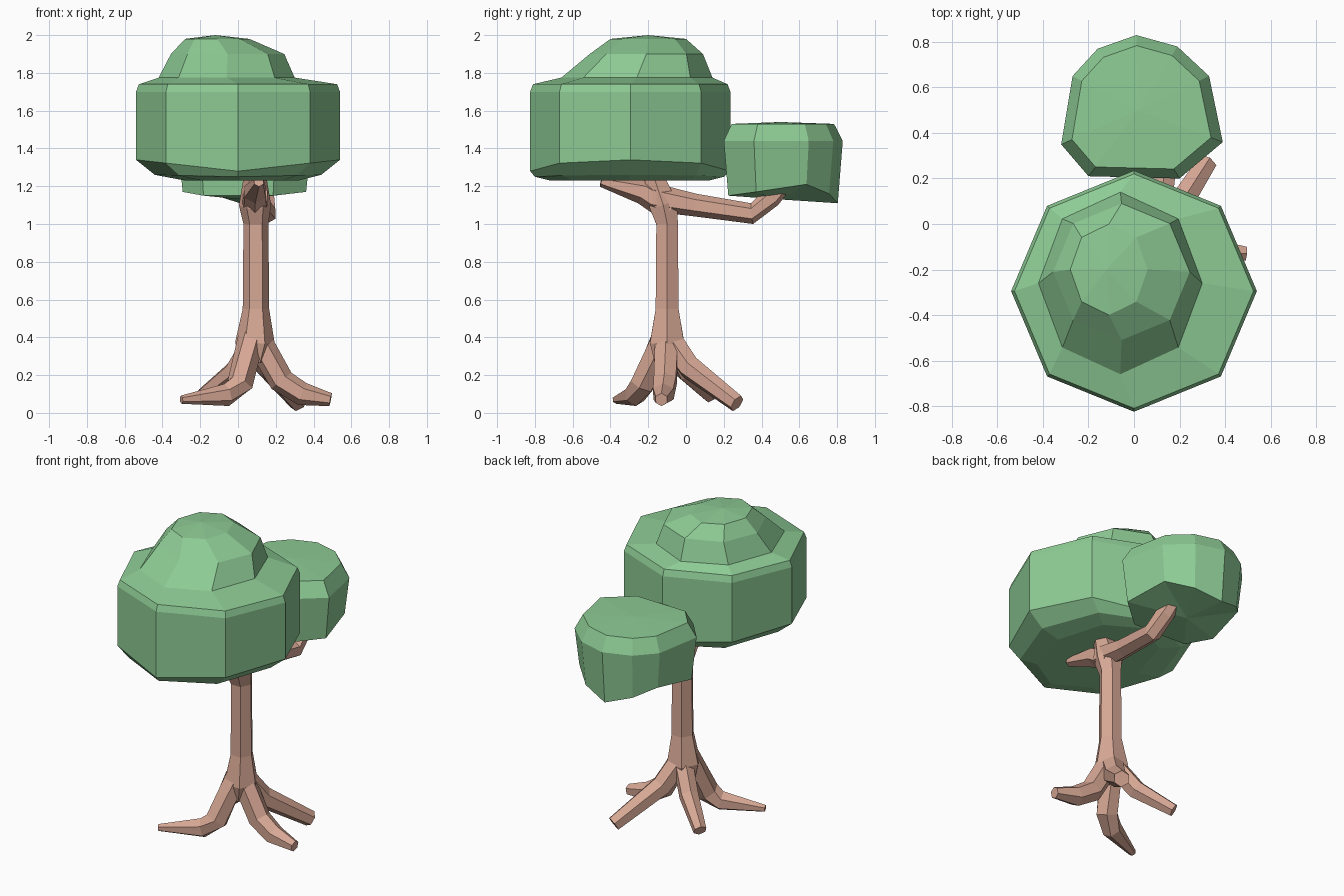
import bpy, bmesh, math
from mathutils import Vector

if "Cube" in bpy.data.objects:
    bpy.data.objects.remove(bpy.data.objects["Cube"])


def material(name, rgb):
    m = bpy.data.materials.new(name)
    m.diffuse_color = (*rgb, 1)
    m.use_nodes = True
    m.node_tree.nodes["Principled BSDF"].inputs["Base Color"].default_value = m.diffuse_color
    return m


leaf = material("leaf_green", (0.27, 0.60, 0.30))
bark = material("bark_brown", (0.68, 0.39, 0.30))


def loft(name, rings, mat, low=None, high=None):
    """Skin a stack of equal-sized rings; ends close to a point or a flat cap."""
    bm = bmesh.new()
    vs = [[bm.verts.new(p) for p in r] for r in rings]
    n = len(vs[0])
    for a, b in zip(vs, vs[1:]):
        for i in range(n):
            j = (i + 1) % n
            bm.faces.new((a[i], a[j], b[j], b[i]))
    for ring, tip in ((vs[0], low), (vs[-1], high)):
        if tip is None:
            bm.faces.new(ring)
        else:
            t = bm.verts.new(tip)
            for i in range(n):
                bm.faces.new((ring[i], ring[(i + 1) % n], t))
    bmesh.ops.recalc_face_normals(bm, faces=bm.faces)
    me = bpy.data.meshes.new(name)
    bm.to_mesh(me)
    bm.free()
    me.materials.append(mat)
    ob = bpy.data.objects.new(name, me)
    bpy.context.collection.objects.link(ob)
    return ob


def limb(name, path, sides=6):
    """Tapered low-poly limb through (x, y, z, radius) points."""
    pts = [Vector(p[:3]) for p in path]
    rings = []
    for k, p in enumerate(pts):
        d = (pts[min(k + 1, len(pts) - 1)] - pts[max(k - 1, 0)]).normalized()
        ref = Vector((0.9, 0.43, 0)) if abs(d.z) > 0.95 else Vector((0, 0, 1))
        # project one fixed reference so that rings do not twist
        ref = Vector((0, 0, 1)) if abs(pts[-1].z - pts[0].z) < 0.6 else Vector((1, 0, 0))
        u = (ref - d * ref.dot(d)).normalized()
        v = d.cross(u)
        r = path[k][3]
        rings.append([p + r * (u * math.cos(a) + v * math.sin(a))
                      for a in (2 * math.pi * i / sides for i in range(sides))])
    return loft(name, rings, bark)


def oval(cx, cy, rx, ry, z, dz=0, n=8):
    ring = []
    for i in range(n):
        a = 2 * math.pi * i / n
        ring.append((cx + rx * math.cos(a), cy + ry * math.sin(a), z + dz * abs(math.cos(a))))
    return ring


# Main canopy: octagonal drum with an off-centre dome
loft("main_canopy", [
    oval(0.02, -0.30, 0.30, 0.42, 1.23),
    oval(0.0, -0.30, 0.44, 0.50, 1.25, 0.01),
    oval(0, -0.295, 0.54, 0.53, 1.28, 0.06),
    oval(0, -0.295, 0.54, 0.53, 1.70),
    oval(0, -0.295, 0.525, 0.515, 1.74),
    oval(-0.06, -0.26, 0.36, 0.40, 1.775),
    oval(-0.055, -0.21, 0.30, 0.30, 1.90),
    oval(-0.11, -0.20, 0.17, 0.20, 1.98),
], leaf, high=(-0.12, -0.2, 2.0))

# Small rear canopy: nine-sided outline with an uneven lower rim
outline = [(0.01, 0.83, 1.11), (0.19, 0.78, 1.16), (0.33, 0.65, 1.21),
           (0.39, 0.36, 1.17), (0.20, 0.20, 1.15), (-0.20, 0.21, 1.15),
           (-0.32, 0.35, 1.17), (-0.27, 0.65, 1.21), (-0.16, 0.77, 1.16)]
cx, cy = 0.02, 0.5


def rim(s, z=None):
    return [(cx + s * (x - cx), cy + s * (y - cy), zl if z is None else z)
            for x, y, zl in outline]


loft("small_canopy", [rim(0.92), rim(1, 1.44), rim(0.86, 1.53)], leaf,
     low=(cx, cy, 1.13), high=(cx, cy, 1.54))

# Trunk with flared foot and head
limb("trunk", [(0.08, -0.10, 0.27, 0.075), (0.09, -0.10, 0.37, 0.105),
               (0.095, -0.10, 0.55, 0.07), (0.095, -0.10, 1.0, 0.066),
               (0.09, -0.12, 1.10, 0.085), (0.09, -0.17, 1.25, 0.06)])

# Four spreading roots
roots = {
    "front_left_root": [(0.07, -0.12, 0.40, 0.07), (0.01, -0.23, 0.15, 0.07),
                        (-0.06, -0.27, 0.095, 0.06), (-0.30, -0.37, 0.07, 0.022)],
    "right_root": [(0.10, -0.10, 0.40, 0.07), (0.23, -0.11, 0.17, 0.068),
                   (0.34, -0.12, 0.10, 0.062), (0.49, -0.13, 0.07, 0.035)],
    "back_right_root": [(0.10, -0.08, 0.38, 0.07), (0.16, 0.02, 0.24, 0.065),
                        (0.32, 0.27, 0.05, 0.048)],
    "back_left_root": [(0.08, -0.08, 0.38, 0.06), (-0.02, 0.0, 0.22, 0.058),
                       (-0.19, 0.13, 0.09, 0.04)],
}
for name, path in roots.items():
    ob = limb(name, path)
    for v in ob.data.vertices:  # rest the feet on the ground
        v.co.z = max(v.co.z, 0.0)

# Branches carrying the canopies
limb("rear_branch", [(0.09, -0.17, 1.14, 0.075), (0.11, 0.05, 1.10, 0.06),
                     (0.15, 0.35, 1.055, 0.055), (0.14, 0.45, 1.14, 0.055),
                     (0.12, 0.54, 1.24, 0.045)])
limb("front_branch", [(0.09, -0.08, 1.08, 0.075), (0.09, -0.23, 1.17, 0.065),
                      (0.11, -0.45, 1.225, 0.028)])
